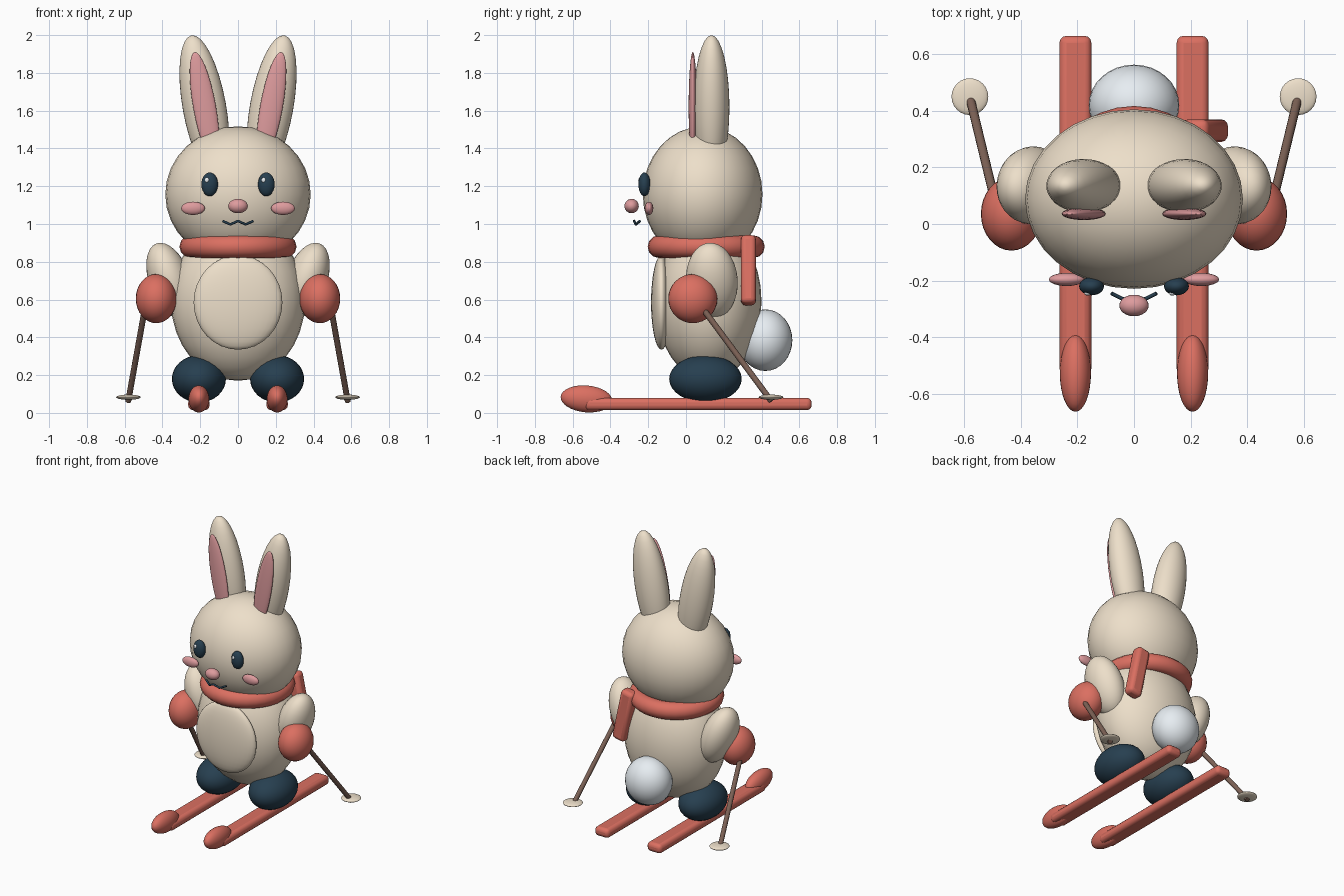
import bpy, math
from mathutils import Vector

if "Cube" in bpy.data.objects:
    bpy.data.objects.remove(bpy.data.objects["Cube"])

def mat(name, rgb):
    m = bpy.data.materials.new(name)
    m.diffuse_color = (*rgb, 1)
    m.use_nodes = True
    m.node_tree.nodes["Principled BSDF"].inputs["Base Color"].default_value = m.diffuse_color
    return m

CREAM = mat("cream", (0.85, 0.74, 0.59))
RED = mat("red", (0.71, 0.16, 0.12))
PINK = mat("pink", (0.73, 0.33, 0.34))
NAVY = mat("navy", (0.02, 0.05, 0.08))
BROWN = mat("brown", (0.21, 0.125, 0.095))
WHITE = mat("white", (0.80, 0.85, 0.89))

def finish(name, material, angle=40):
    ob = bpy.context.object
    ob.name = name
    ob.data.materials.append(material)
    bpy.ops.object.transform_apply(location=False, rotation=False, scale=True)
    bpy.ops.object.shade_smooth_by_angle(angle=math.radians(angle))
    return ob

def ball(name, loc, radii, material, rot=(0, 0, 0), seg=32):
    bpy.ops.mesh.primitive_uv_sphere_add(segments=seg, ring_count=seg // 2, location=loc,
                                         rotation=[math.radians(a) for a in rot])
    bpy.context.object.scale = radii
    return finish(name, material, 60)

def block(name, loc, size, material, bevel, rot=(0, 0, 0)):
    bpy.ops.mesh.primitive_cube_add(size=1, location=loc, rotation=[math.radians(a) for a in rot])
    bpy.context.object.scale = size
    ob = finish(name, material)
    b = ob.modifiers.new("bevel", 'BEVEL')
    b.width, b.segments = bevel, 3
    return ob

def rod(name, a, b, r, material):
    a, b = Vector(a), Vector(b)
    d = b - a
    bpy.ops.mesh.primitive_cylinder_add(vertices=12, radius=r, depth=d.length, location=(a + b) / 2)
    bpy.context.object.rotation_euler = d.to_track_quat('Z', 'Y').to_euler()
    return finish(name, material)

# torso, belly patch, head, tail
ball("body", (0, 0.12, 0.59), (0.355, 0.28, 0.42), CREAM)
ball("belly", (0, -0.13, 0.585), (0.235, 0.055, 0.25), CREAM)
ball("head", (0, 0.088, 1.157), (0.385, 0.317, 0.36), CREAM)
ball("tail", (0, 0.42, 0.385), (0.16, 0.143, 0.163), WHITE)

# scarf ring and hanging end
bpy.ops.mesh.primitive_torus_add(major_segments=32, minor_segments=12, major_radius=0.25,
                                 minor_radius=0.06, location=(0, 0.107, 0.88))
finish("scarf", RED, 60)
block("scarf_end", (0.25, 0.33, 0.755), (0.10, 0.08, 0.37), RED, 0.025, (0, -12, 0))

# nose and zigzag mouth
ball("nose", (0, -0.288, 1.095), (0.052, 0.038, 0.038), PINK, seg=24)
curve = bpy.data.curves.new("mouth", 'CURVE')
curve.dimensions = '3D'
curve.bevel_depth = 0.007
curve.bevel_resolution = 2
curve.use_fill_caps = True
pts = [(-0.08, -0.245, 1.015), (-0.04, -0.265, 0.998), (0, -0.275, 1.016),
       (0.04, -0.265, 0.998), (0.08, -0.245, 1.015)]
sp = curve.splines.new('POLY')
sp.points.add(len(pts) - 1)
for p, co in zip(sp.points, pts):
    p.co = (*co, 1)
curve.materials.append(NAVY)
bpy.context.collection.objects.link(bpy.data.objects.new("mouth", curve))

# paired parts
for side, s in (("left", 1), ("right", -1)):
    def n(part):
        return side + "_" + part
    # ears
    ball(n("ear"), (s * 0.178, 0.135, 1.62), (0.115, 0.095, 0.385), CREAM, (0, s * 10.2, 0))
    ball(n("inner_ear"), (s * 0.177, 0.036, 1.62), (0.060, 0.022, 0.295), PINK, (0, s * 10.2, 0))
    # face
    ball(n("eye"), (s * 0.15, -0.22, 1.21), (0.044, 0.032, 0.063), NAVY, seg=24)
    ball(n("eye_glint"), (s * 0.15 - 0.014, -0.245, 1.232), (0.012, 0.008, 0.014), WHITE, seg=12)
    ball(n("cheek"), (s * 0.238, -0.196, 1.083), (0.063, 0.023, 0.035), PINK, seg=24)
    # arms and mittens
    ball(n("arm"), (s * 0.36, 0.137, 0.70), (0.11, 0.137, 0.21), CREAM, (4, s * 20, 0))
    ball(n("mitten"), (s * 0.433, 0.036, 0.605), (0.108, 0.13, 0.13), RED)
    # ski poles
    rod(n("pole"), (s * 0.48, 0.035, 0.625), (s * 0.581, 0.452, 0.062), 0.016, BROWN)
    ball(n("pole_basket"), (s * 0.58, 0.45, 0.083), (0.065, 0.065, 0.014), CREAM, seg=24)
    # boots and skis
    ball(n("boot"), (s * 0.207, 0.103, 0.18), (0.143, 0.192, 0.125), NAVY)
    block(n("ski"), (s * 0.207, 0.065, 0.047), (0.113, 1.20, 0.065), RED, 0.025)
    ball(n("ski_tip"), (s * 0.207, -0.527, 0.074), (0.055, 0.137, 0.071), RED, (-5, 0, 0))
